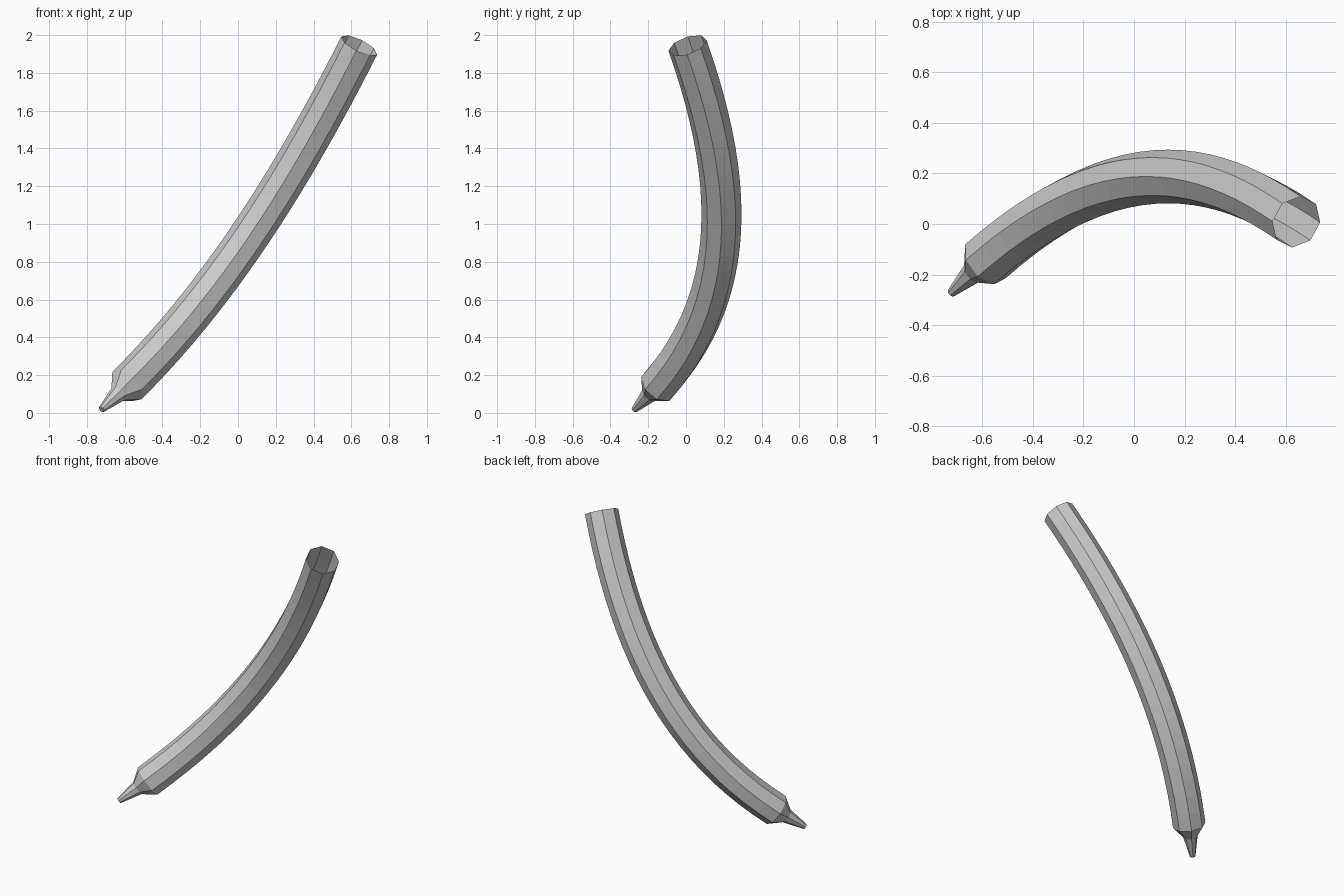
import bpy, bmesh, math
from mathutils import Vector

if "Cube" in bpy.data.objects:
    bpy.data.objects.remove(bpy.data.objects["Cube"])

SIDES, STEPS = 8, 22
PHASE = math.radians(18.7)
RADIUS = 0.106

# Centre line: cubic curve from the collar above the nozzle to the open upper end
start, end = Vector((-0.588, -0.148, 0.145)), Vector((0.642, 0.008, 1.945))
t0 = Vector((0.60, 0.53, 0.595)).normalized()
t1 = Vector((0.43, -0.30, 0.85)).normalized()
h1, h2 = start + t0 * 0.82, end - t1 * 0.82
side = t1.cross(t0).normalized()


def path(t):
    u = 1 - t
    pos = start * u**3 + h1 * 3*u*u*t + h2 * 3*u*t*t + end * t**3
    tan = (h1 - start) * u*u + (h2 - h1) * 2*u*t + (end - h2) * t*t
    return pos, tan.normalized()


def ring(bm, pos, tan, radius):
    n = side.cross(tan).normalized()
    b = tan.cross(n)
    angles = [PHASE + 2 * math.pi * i / SIDES for i in range(SIDES)]
    return [bm.verts.new(pos + (n * math.cos(a) + b * math.sin(a)) * radius)
            for a in angles]


bm = bmesh.new()
rings = []

# Narrow nozzle: tip, then flare out to the collar
aim = Vector((0.602, 0.56, 0.57)).normalized()
for dist, radius in ((0.223, 0.018), (0.08, 0.047)):
    rings.append(ring(bm, start - aim * dist, aim, radius))

# Bent octagonal tube, open at the top
for i in range(STEPS + 1):
    rings.append(ring(bm, *path(i / STEPS), RADIUS))

for a, b in zip(rings, rings[1:]):
    for i in range(SIDES):
        j = (i + 1) % SIDES
        bm.faces.new((a[i], a[j], b[j], b[i]))
bm.faces.new(rings[0][::-1])
bmesh.ops.recalc_face_normals(bm, faces=bm.faces)

mesh = bpy.data.meshes.new("curved_tube")
bm.to_mesh(mesh)
bm.free()
tube = bpy.data.objects.new("curved_tube", mesh)
bpy.context.collection.objects.link(tube)
